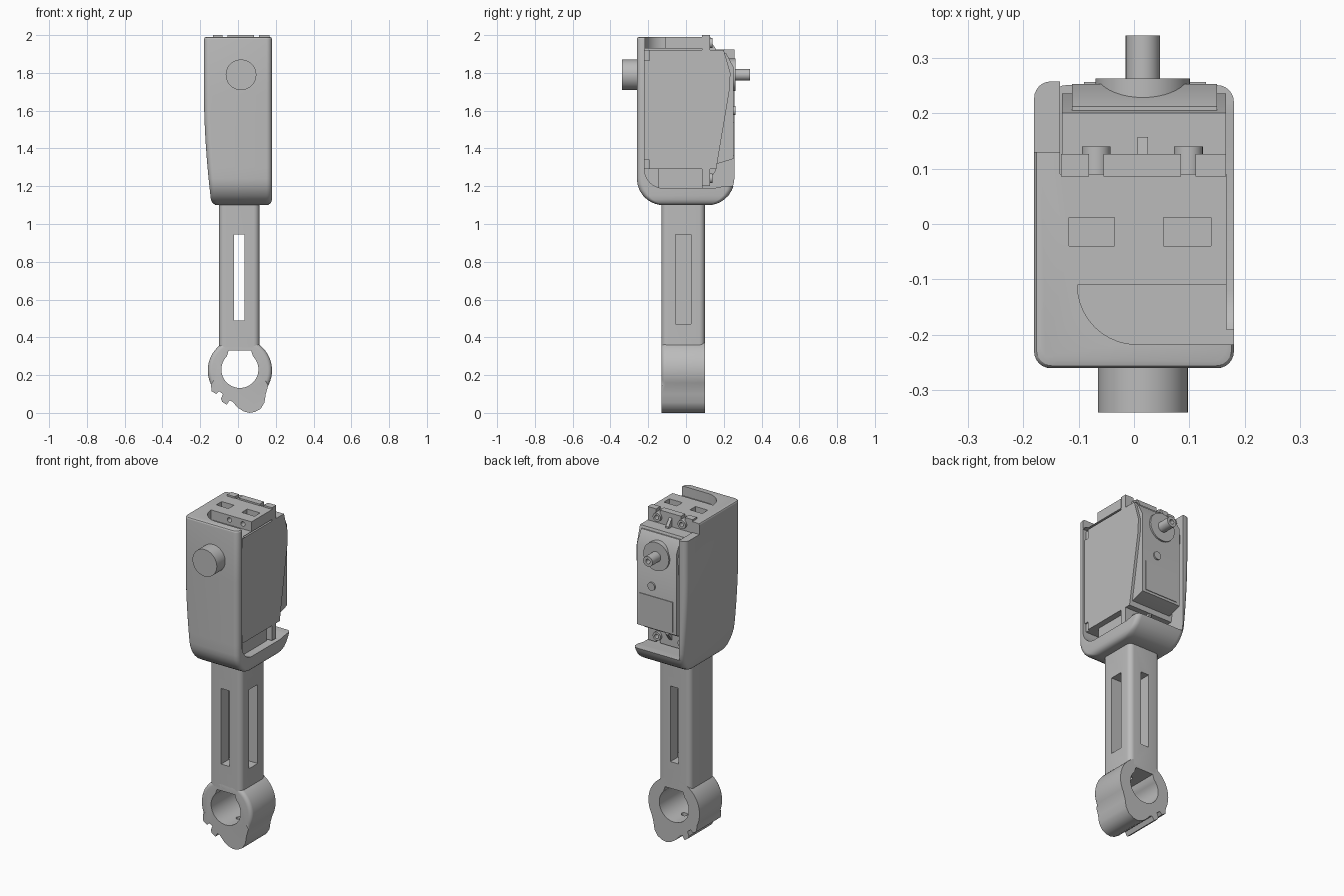
import bpy, bmesh, math
from mathutils import Vector

if "Cube" in bpy.data.objects:
    bpy.data.objects.remove(bpy.data.objects["Cube"])

grey = bpy.data.materials.new("plain_grey")
grey.diffuse_color = (0.5, 0.5, 0.5, 1)
grey.use_nodes = True
grey.node_tree.nodes["Principled BSDF"].inputs["Base Color"].default_value = grey.diffuse_color


def finish(name, bm):
    bmesh.ops.recalc_face_normals(bm, faces=bm.faces)
    me = bpy.data.meshes.new(name)
    bm.to_mesh(me)
    bm.free()
    me.materials.append(grey)
    ob = bpy.data.objects.new(name, me)
    bpy.context.collection.objects.link(ob)
    return ob


def prism(name, pts, axis, a, b):
    """Extrude an outline along x (points are y,z), y (x,z) or z (x,y)."""
    place = {"x": lambda p, t: (t, p[0], p[1]),
             "y": lambda p, t: (p[0], t, p[1]),
             "z": lambda p, t: (p[0], p[1], t)}[axis]
    bm = bmesh.new()
    lo = [bm.verts.new(place(p, a)) for p in pts]
    hi = [bm.verts.new(place(p, b)) for p in pts]
    n = len(pts)
    bm.faces.new(lo)
    bm.faces.new(hi)
    for i in range(n):
        bm.faces.new((lo[i], lo[(i + 1) % n], hi[(i + 1) % n], hi[i]))
    return finish(name, bm)


def box(name, x0, x1, y0, y1, z0, z1):
    return prism(name, [(x0, y0), (x1, y0), (x1, y1), (x0, y1)], "z", z0, z1)


def arc(cx, cy, r, a0, a1, n):
    return [(cx + r * math.cos(math.radians(a0 + (a1 - a0) * i / n)),
             cy + r * math.sin(math.radians(a0 + (a1 - a0) * i / n))) for i in range(n + 1)]


def cyl(name, c, r, axis, a, b, n=40):
    return prism(name, arc(c[0], c[1], r, 0, 360, n)[:-1], axis, a, b)


def round_rect(x0, x1, y0, y1, r, n=6):
    return (arc(x1 - r, y1 - r, r, 0, 90, n) + arc(x0 + r, y1 - r, r, 90, 180, n)
            + arc(x0 + r, y0 + r, r, 180, 270, n) + arc(x1 - r, y0 + r, r, 270, 360, n))


def loft(name, levels):
    """Skin a stack of (z, outline) levels."""
    bm = bmesh.new()
    rings = [[bm.verts.new((x, y, z)) for x, y in pts] for z, pts in levels]
    n = len(rings[0])
    bm.faces.new(rings[0])
    bm.faces.new(rings[-1])
    for lo, hi in zip(rings, rings[1:]):
        for i in range(n):
            bm.faces.new((lo[i], lo[(i + 1) % n], hi[(i + 1) % n], hi[i]))
    return finish(name, bm)


def cut(ob, *cutters):
    for c in cutters:
        m = ob.modifiers.new("cut", "BOOLEAN")
        m.operation, m.solver, m.object = "DIFFERENCE", "EXACT", c
        bpy.context.view_layer.update()
        me = bpy.data.meshes.new_from_object(
            ob.evaluated_get(bpy.context.evaluated_depsgraph_get()))
        ob.modifiers.clear()
        ob.data = me
        bpy.data.objects.remove(c)
    return ob


# Housing shell: tapered on the left, big rounded lower corners, softened rim
def fillet(d, r):
    return r - math.sqrt(max(0, r * r - (r - d) ** 2)) if d < r else 0


def housing_level(z):
    d, t = z - 1.1, 1.99 - z
    edge = fillet(d, 0.03) + fillet(t, 0.012)
    taper = 0.04 * max(0, (1.68 - z) / 0.58) ** 1.8
    by = fillet(d, 0.14) + fillet(t, 0.012)
    return z, round_rect(-0.18 + taper + edge, 0.18 - edge, -0.26 + by, 0.257 - by, 0.03)


heights = [1.1, 1.102, 1.107, 1.115, 1.13, 1.15, 1.18, 1.21, 1.24, 1.3, 1.36, 1.42,
           1.48, 1.54, 1.6, 1.68, 1.978, 1.982, 1.987, 1.99]
housing = loft("housing", [housing_level(z) for z in heights])
cavity = [(0.5, 1.2), (0.5, 1.93), (-0.22, 1.93)] + arc(-0.12, 1.29, 0.1, 180, 270, 8)
cavity[-1] = (-0.12, 1.19)
cavity += [(0.15, 1.19), (0.2, 1.2)]
pocket = [(0.4, -0.217), (0.4, -0.11)] + arc(0.005, -0.11, 0.107, 180, 270, 10)
cut(housing,
    prism("c", cavity, "x", -0.133, 0.5),
    box("c", -0.133, 0.5, 0.09, 0.5, 1.25, 2.2),
    box("c", -0.5, 0.5, 0.13, 0.5, 1.925, 2.2),
    box("c", 0.167, 0.5, -0.19, 0.5, 1.9, 2.2),
    prism("c", pocket, "z", 1.932, 2.2),
    box("c", -0.117, -0.035, -0.04, 0.012, 1.955, 2.2),
    box("c", 0.053, 0.139, -0.04, 0.012, 1.955, 2.2))
for x in (0.02, 0.11):
    cut(housing, cyl("c", (x, 1.962), 0.014, "y", -0.13, -0.07, 16))

# Pivot peg on the front and support ledge inside the shell
cyl("front_peg", (0.016, 1.79), 0.081, "y", -0.34, -0.25, 48)
box("support_ledge", -0.135, 0.13, -0.145, 0.087, 1.18, 1.29)

# Motor case with slanted rear edge, plus narrower rear cover
case = prism("motor_case", [(-0.222, 1.29), (0.16, 1.29), (0.232, 1.72), (0.235, 1.8),
                            (0.2, 1.92), (-0.222, 1.92)], "x", -0.13, 0.166)
cut(case, box("c", 0.157, 0.3, -0.3, -0.192, 1.2, 1.34),
    box("c", 0.157, 0.3, -0.3, -0.192, 1.865, 2.1))
prism("motor_rear_cover", [(0.1, 1.32), (0.17, 1.32), (0.252, 1.345), (0.252, 1.83),
                           (0.212, 1.905), (0.1, 1.905)], "x", -0.112, 0.15)
label = box("rear_label_panel", -0.09, 0.13, 0.24, 0.256, 1.36, 1.54)
cyl("rear_button", (0.05, 1.6), 0.024, "y", 0.24, 0.261, 24)
cyl("shaft_collar", (0.016, 1.79), 0.085, "y", 0.2, 0.262, 40)
shaft = cyl("output_shaft", (0.016, 1.79), 0.031, "y", 0.24, 0.34, 32)
cut(shaft, cyl("c", (0.016, 1.79), 0.014, "y", 0.29, 0.4, 20))

# Mounting flange with open screw slots, screws and stiffening webs at both ends
flange = box("mounting_flange", -0.132, 0.166, 0.086, 0.126, 1.2, 2.0)
for x in (-0.068, 0.098):
    for z, tip in ((1.958, 2.1), (1.242, 1.1)):
        cut(flange, cyl("c", (x, z), 0.026, "y", 0.0, 0.2, 24),
            box("c", x - 0.013, x + 0.013, 0.0, 0.2, min(z, tip), max(z, tip)))
        screw = cyl("flange_screw", (x, z), 0.026, "y", 0.06, 0.14, 24)
        cut(screw, cyl("c", (x, z), 0.013, "y", 0.11, 0.3, 16))
prism("top_web", [(0.12, 1.9), (0.157, 1.9), (0.157, 1.93), (0.12, 1.98)], "x", 0.006, 0.025)
prism("bottom_web", [(0.12, 1.3), (0.157, 1.3), (0.157, 1.28), (0.12, 1.23)], "x", 0.006, 0.025)

# Square leg tube: slot right through front to back, blind slot on the right
tube = loft("leg_tube", [(z, round_rect(-0.1, 0.113, -0.13, 0.1, 0.03)) for z in (0.345, 1.13)])
cut(tube, box("c", -0.021, 0.034, -0.5, 0.5, 0.49, 0.945),
    box("c", -0.06, 0.5, -0.056, 0.026, 0.47, 0.945))

# Clamp ring with toothed foot, front rim of the ring softened
cx, cz = 0.01, 0.225
outline = arc(cx, cz, 0.17, -28, 206, 44) + [
    (-0.14, 0.115), (-0.115, 0.1), (-0.1, 0.115), (-0.08, 0.1), (-0.09, 0.075),
    (-0.083, 0.058), (-0.06, 0.043), (-0.045, 0.066), (-0.03, 0.06), (0, 0.027),
    (0.03, 0.008), (0.06, 0), (0.09, 0.005), (0.12, 0.022), (0.14, 0.055), (0.147, 0.1)]
ring = prism("clamp_ring", outline, "y", -0.13, 0.1)
bm = bmesh.new()
bm.from_mesh(ring.data)
rim = [e for e in bm.edges if all(
    v.co.y < -0.12 and abs(math.hypot(v.co.x - cx, v.co.z - cz) - 0.17) < 0.001
    and v.co.z > 0.1 for v in e.verts)]
bmesh.ops.bevel(bm, geom=rim, offset=0.022, segments=4, profile=0.5, affect="EDGES")
bm.to_mesh(ring.data)
bm.free()
bore = [(x, 0.33 if z > 0.3 and abs(x - cx) < 0.062 else z)
        for x, z in arc(cx, 0.23, 0.098, 0, 360, 48)[:-1]]
cut(ring, prism("c", bore, "y", -0.5, 0.5),
    cyl("c", (0.02, -0.015), 0.018, "z", 0.06, 0.342, 20))

# Smooth the rounded faces while keeping edges crisp
for ob in bpy.context.scene.objects:
    ob.select_set(True)
    bpy.context.view_layer.objects.active = ob
bpy.ops.object.shade_smooth_by_angle(angle=math.radians(30))
